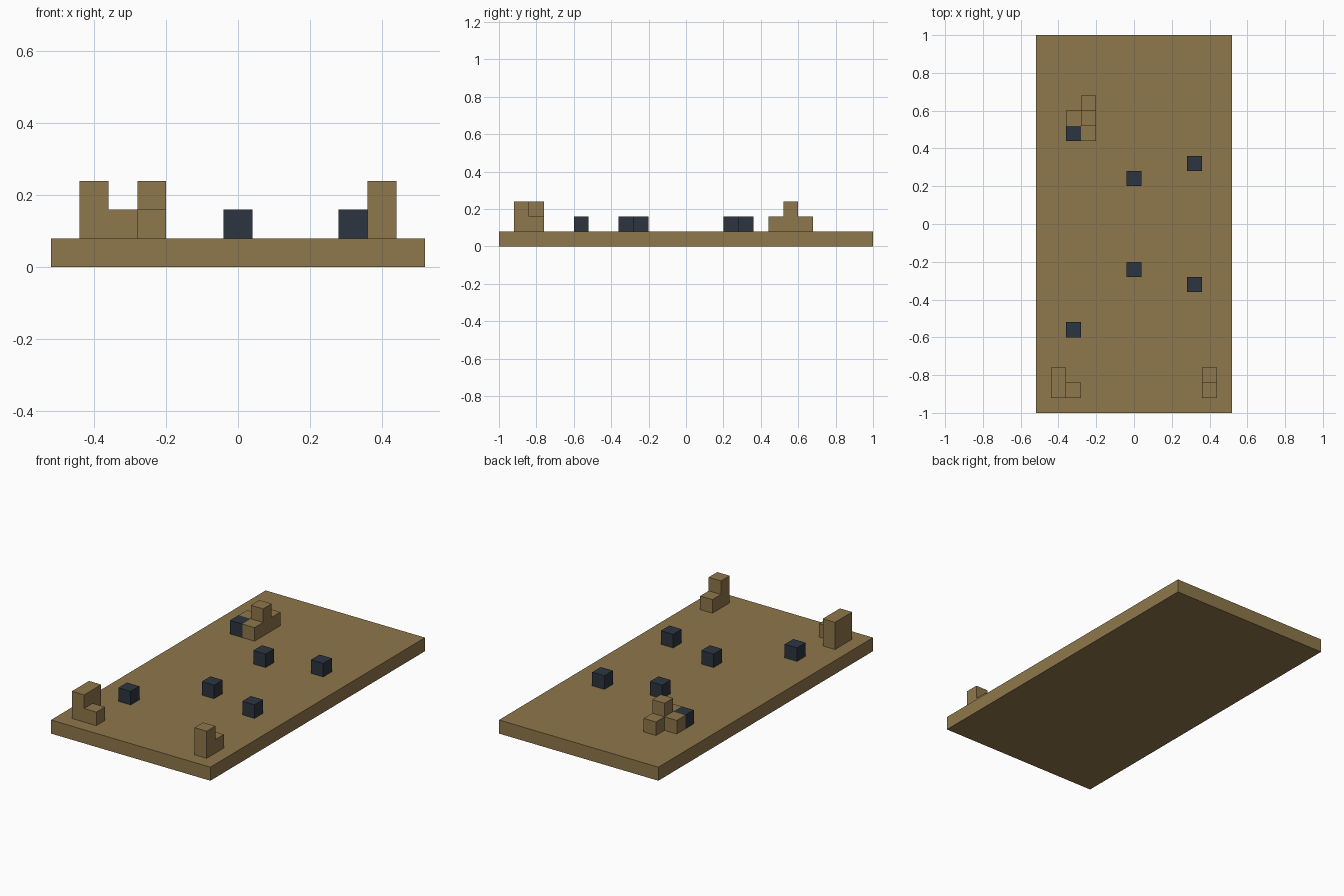
import bpy
import bmesh
from mathutils import Vector

UNIT = 0.08  # edge of one block

cube = bpy.data.objects.get("Cube")
if cube:
    bpy.data.objects.remove(cube, do_unlink=True)


def make_material(name, rgb):
    mat = bpy.data.materials.new(name)
    mat.use_nodes = True
    color = (*rgb, 1.0)
    mat.diffuse_color = color
    bsdf = mat.node_tree.nodes["Principled BSDF"]
    bsdf.inputs["Base Color"].default_value = color
    bsdf.inputs["Roughness"].default_value = 0.9
    return mat


def finish(bm, name, mat):
    bmesh.ops.recalc_face_normals(bm, faces=bm.faces)
    mesh = bpy.data.meshes.new(name)
    bm.to_mesh(mesh)
    bm.free()
    mesh.materials.append(mat)
    obj = bpy.data.objects.new(name, mesh)
    bpy.context.collection.objects.link(obj)
    return obj


def add_box(bm, center, size):
    verts = bmesh.ops.create_cube(bm, size=1)["verts"]
    bmesh.ops.scale(bm, vec=Vector(size), verts=verts)
    bmesh.ops.translate(bm, vec=Vector(center), verts=verts)


def block_group(name, columns, mat):
    """Merge block columns {(column, row): height} into one clean shell."""
    bm = bmesh.new()
    for (i, j), height in columns.items():
        for k in range(1, height + 1):
            add_box(bm, Vector((i, j, k + 0.5)) * UNIT, (UNIT,) * 3)
    bmesh.ops.remove_doubles(bm, verts=bm.verts, dist=UNIT / 100)

    # Drop the walls between touching blocks
    seen = {}
    for face in bm.faces:
        key = frozenset(v.index for v in face.verts)
        seen.setdefault(key, []).append(face)
    inner = [f for faces in seen.values() if len(faces) > 1 for f in faces]
    bmesh.ops.delete(bm, geom=inner, context='FACES')
    bmesh.ops.recalc_face_normals(bm, faces=bm.faces)
    bmesh.ops.dissolve_limit(bm, angle_limit=0.01, verts=bm.verts, edges=bm.edges)
    return finish(bm, name, mat)


brown = make_material("earth_brown", (0.275, 0.184, 0.070))
slate = make_material("dark_slate", (0.026, 0.036, 0.053))

# Ground board
board = bmesh.new()
add_box(board, (0, 0, UNIT / 2), (13 * UNIT, 25 * UNIT, UNIT))
finish(board, "ground_board", brown)

# Brown ruins standing on the board
block_group("front_left_ruin", {(5, -11): 2, (5, -10): 1}, brown)
block_group("front_right_ruin", {(-5, -11): 2, (-5, -10): 2, (-4, -11): 1}, brown)
block_group("back_ruin", {(-3, 6): 1, (-3, 7): 2, (-3, 8): 1, (-4, 7): 1}, brown)

# Loose dark blocks
dark_blocks = {
    "center_front_block": (0, -3),
    "center_back_block": (0, 3),
    "left_front_block": (4, -4),
    "left_back_block": (4, 4),
    "right_front_block": (-4, -7),
    "right_back_block": (-4, 6),
}
for name, cell in dark_blocks.items():
    block_group(name, {cell: 1}, slate)
